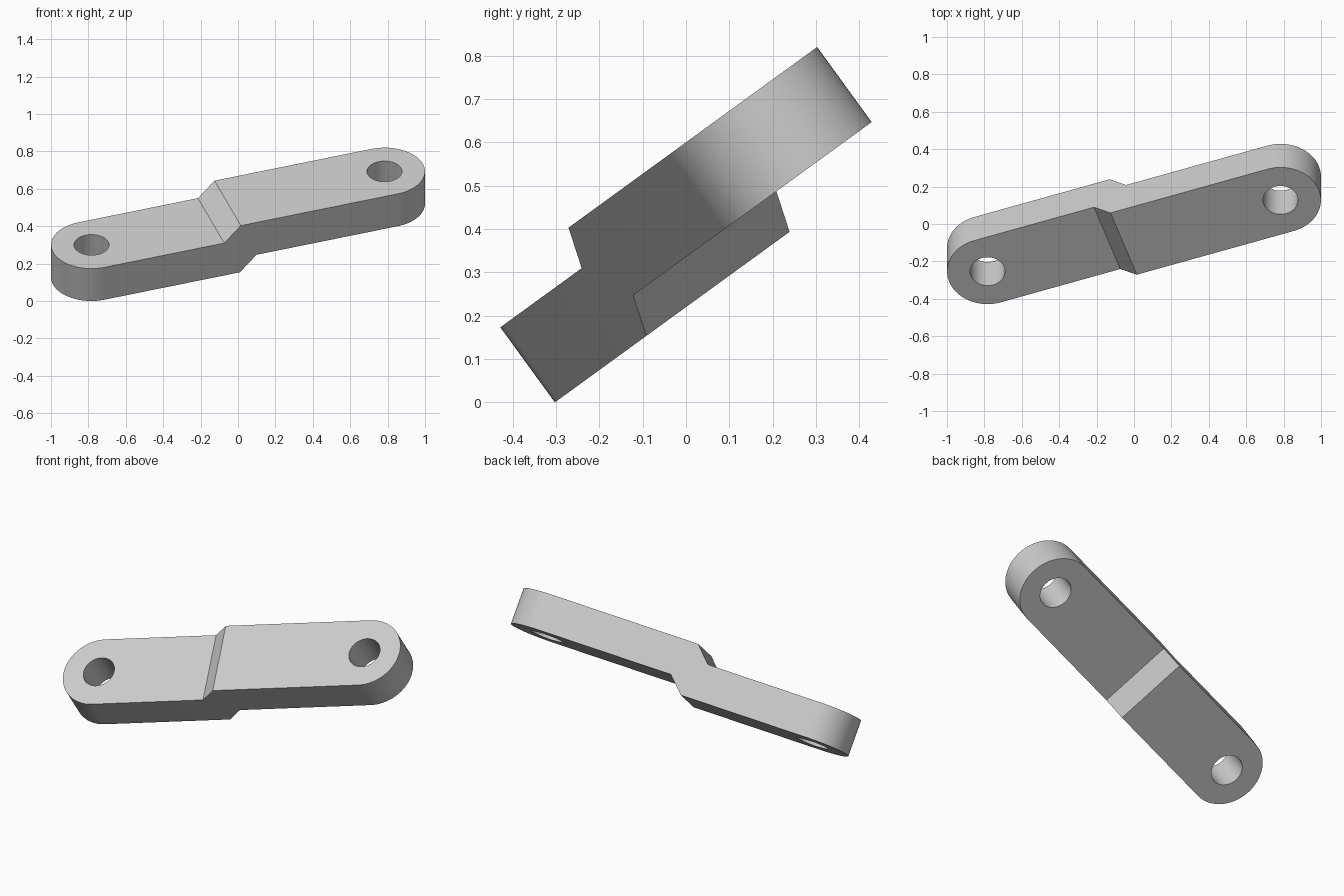
import bpy, bmesh
from math import radians, tan, sin, cos, pi
from mathutils import Matrix, Vector

cube = bpy.data.objects.get("Cube")
if cube:
    bpy.data.objects.remove(cube, do_unlink=True)

RADIUS, HOLE = 0.216, 0.0935
HOLES = (-0.748, 0.909)            # hole positions along the link
LOW, THICK, STEP = 0.18, 0.214, 0.0935
FOLD = -0.0715                     # where the upper surface starts to rise
SHIFT = THICK * tan(pi / 8)        # keeps the sheet thickness through the bend

metal = bpy.data.materials.new("light grey metal")
metal.use_nodes = True
grey = (0.6, 0.6, 0.6, 1)
metal.diffuse_color = grey
metal.node_tree.nodes["Principled BSDF"].inputs["Base Color"].default_value = grey


def prism(name, outline, direction):
    """Solid made by sweeping a flat outline along a direction."""
    bm = bmesh.new()
    face = bm.faces.new([bm.verts.new(p) for p in outline])
    swept = bmesh.ops.extrude_face_region(bm, geom=[face])["geom"]
    moved = [v for v in swept if isinstance(v, bmesh.types.BMVert)]
    bmesh.ops.translate(bm, verts=moved, vec=direction)
    bmesh.ops.recalc_face_normals(bm, faces=bm.faces)
    mesh = bpy.data.meshes.new(name)
    bm.to_mesh(mesh)
    bm.free()
    mesh.materials.append(metal)
    obj = bpy.data.objects.new(name, mesh)
    bpy.context.collection.objects.link(obj)
    return obj


def arc(x, radius, start, sweep, steps):
    return [(x + radius * cos(start + sweep * i / steps),
             radius * sin(start + sweep * i / steps), -1) for i in range(steps + 1)]


def cut(obj, cutter, operation):
    mod = obj.modifiers.new(operation, "BOOLEAN")
    mod.operation, mod.solver, mod.object = operation, "EXACT", cutter
    cutter.hide_render = True
    bpy.context.view_layer.objects.active = obj
    bpy.ops.object.modifier_apply(modifier=mod.name)
    bpy.data.objects.remove(cutter, do_unlink=True)


# Offset bar: stepped side profile swept across the width
top = [(-2, 0), (FOLD, 0), (FOLD + STEP, STEP), (2, STEP)]
profile = [(x, -0.5, LOW + THICK + z) for x, z in top]
profile += [(x + SHIFT, -0.5, LOW + z) for x, z in reversed(top)]
link = prism("offset_link", profile, Vector((0, 1, 0)))

# Rounded ends
ends = arc(HOLES[0], RADIUS, pi / 2, pi, 48) + arc(HOLES[1], RADIUS, -pi / 2, pi, 48)
cut(link, prism("outline_cutter", ends, Vector((0, 0, 3))), "INTERSECT")

# Pin holes
for x in HOLES:
    ring = arc(x, HOLE, 0, 2 * pi, 64)[:-1]
    cut(link, prism("hole_cutter", ring, Vector((0, 0, 3))), "DIFFERENCE")

# Tilt into place and stand it on the ground
turn = Matrix.Rotation(radians(36), 4, "X") @ Matrix.Rotation(radians(19), 4, "Z")
link.data.transform(turn @ Matrix.Translation((0, 0.2345, 0)))
points = [v.co for v in link.data.vertices]
low = Vector([min(p[i] for p in points) for i in range(3)])
high = Vector([max(p[i] for p in points) for i in range(3)])
middle = (low + high) / 2
link.data.transform(Matrix.Translation((-middle.x, -middle.y, -low.z)))

bpy.ops.object.select_all(action="DESELECT")
link.select_set(True)
bpy.context.view_layer.objects.active = link
bpy.ops.object.shade_smooth_by_angle(angle=radians(30))
